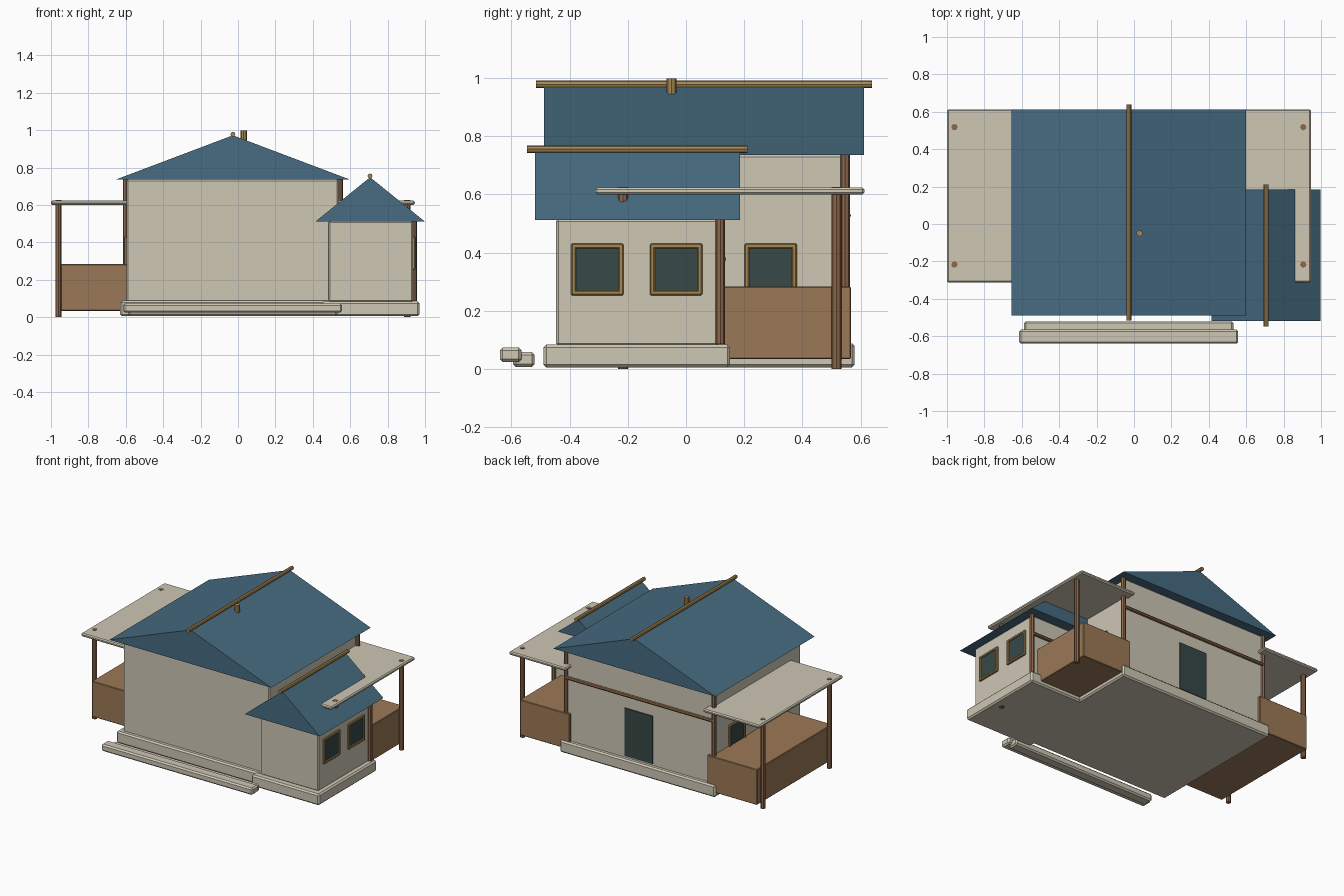
import bpy, bmesh, math
from mathutils import Vector

cube = bpy.data.objects.get("Cube")
if cube:
    bpy.data.objects.remove(cube, do_unlink=True)


def material(name, r, g, b):
    m = bpy.data.materials.new(name)
    m.use_nodes = True
    m.diffuse_color = (r, g, b, 1)
    m.node_tree.nodes["Principled BSDF"].inputs["Base Color"].default_value = (r, g, b, 1)
    return m


PLASTER = material("plaster", 0.62, 0.57, 0.46)
ROOF = material("blue_roof", 0.063, 0.15, 0.22)
WOOD = material("brown_wood", 0.33, 0.19, 0.095)
POST = material("post_wood", 0.27, 0.14, 0.07)
TRIM = material("golden_trim", 0.39, 0.25, 0.085)
GLASS = material("dark_glass", 0.038, 0.065, 0.063)


def finish(name, bm, mat):
    bmesh.ops.recalc_face_normals(bm, faces=bm.faces)
    mesh = bpy.data.meshes.new(name)
    bm.to_mesh(mesh)
    bm.free()
    mesh.materials.append(mat)
    ob = bpy.data.objects.new(name, mesh)
    bpy.context.collection.objects.link(ob)
    return ob


def box(name, xs, ys, zs, mat, bevel=0.0):
    """Box from its extents, with an optional chamfer."""
    bm = bmesh.new()
    bmesh.ops.create_cube(bm, size=1)
    for v in bm.verts:
        v.co = [lo + (c + 0.5) * (hi - lo) for c, (lo, hi) in zip(v.co, (xs, ys, zs))]
    ob = finish(name, bm, mat)
    if bevel:
        mod = ob.modifiers.new("chamfer", "BEVEL")
        mod.width, mod.segments = bevel, 1
    return ob


def rod(name, start, end, radius, mat):
    """Eight-sided pole between two points."""
    a, b = Vector(start), Vector(end)
    bm = bmesh.new()
    bmesh.ops.create_cone(bm, cap_ends=True, segments=8, radius1=radius,
                          radius2=radius, depth=(b - a).length)
    ob = finish(name, bm, mat)
    ob.location = (a + b) / 2
    ob.rotation_euler = (b - a).to_track_quat("Z", "Y").to_euler()
    return ob


def gable_roof(name, xs, ys, eave, peak):
    """Closed triangular prism with its ridge along y."""
    bm = bmesh.new()
    profile = ((xs[0], eave), (xs[1], eave), (sum(xs) / 2, peak))
    front = bm.faces.new([bm.verts.new((x, ys[0], z)) for x, z in profile])
    ext = bmesh.ops.extrude_face_region(bm, geom=[front], use_keep_orig=True)
    moved = [g for g in ext["geom"] if isinstance(g, bmesh.types.BMVert)]
    bmesh.ops.translate(bm, verts=moved, vec=(0, ys[1] - ys[0], 0))
    return finish(name, bm, ROOF)


def window(name, x, y, side):
    """Framed window on a side wall; side is the outward x direction."""
    zc = 0.342
    inner, outer = sorted((x - side * 0.012, x + side * 0.012))
    bars = {
        "top": ((y - 0.09, y + 0.09), (zc + 0.072, zc + 0.089)),
        "bottom": ((y - 0.09, y + 0.09), (zc - 0.089, zc - 0.072)),
        "front": ((y - 0.09, y - 0.073), (zc - 0.08, zc + 0.08)),
        "back": ((y + 0.073, y + 0.09), (zc - 0.08, zc + 0.08)),
    }
    for part, (ys, zs) in bars.items():
        box(f"{name}_frame_{part}", (inner, outer), ys, zs, TRIM, 0.004)
    pane = sorted((x - side * 0.004, x + side * 0.005))
    box(f"{name}_pane", pane, (y - 0.078, y + 0.078), (zc - 0.077, zc + 0.077), GLASS)


# Foundations and front steps
box("main_base", (-0.63, 0.575), (-0.45, 0.58), (0.005, 0.088), PLASTER, 0.01)
box("wing_base", (0.445, 0.97), (-0.49, 0.152), (0.005, 0.084), PLASTER, 0.01)
box("upper_step", (-0.615, 0.557), (-0.64, -0.565), (0.024, 0.073), PLASTER, 0.01)
box("lower_step", (-0.587, 0.532), (-0.595, -0.52), (0.006, 0.058), PLASTER, 0.01)

# Walls
box("main_walls", (-0.597, 0.537), (-0.42, 0.55), (0.08, 0.737), PLASTER, 0.008)
box("wing_walls", (0.485, 0.936), (-0.447, 0.117), (0.08, 0.515), PLASTER, 0.008)

# Roofs with ridge poles and a small stack
gable_roof("main_roof", (-0.655, 0.6), (-0.488, 0.612), 0.735, 0.972)
gable_roof("wing_roof", (0.415, 0.998), (-0.519, 0.185), 0.512, 0.748)
rod("main_ridge_pole", (-0.027, -0.515, 0.978), (-0.027, 0.64, 0.978), 0.013, TRIM)
rod("wing_ridge_pole", (0.706, -0.547, 0.755), (0.706, 0.212, 0.755), 0.013, TRIM)
rod("roof_stack", (0.03, -0.05, 0.9), (0.03, -0.05, 0.998), 0.017, TRIM)

# Corner posts and rear wall beams
for label, x, y, top in (("left", -0.6, 0.547, 0.736), ("right", 0.545, 0.547, 0.736),
                         ("wing", 0.94, 0.118, 0.514)):
    rod(f"{label}_corner_post", (x, y, 0.086), (x, y, top), 0.016, POST)
rod("rear_beam", (-0.6, 0.555, 0.527), (0.545, 0.555, 0.527), 0.012, POST)
rod("wing_rear_beam", (0.53, 0.126, 0.377), (0.94, 0.126, 0.377), 0.012, POST)

# Side verandas: platform, flat canopy and posts
for label, side, reach in (("left", 1, 0.945), ("right", -1, 1.0)):
    inner = reach - 0.44
    deck = sorted((side * inner, side * (reach - 0.053)))
    cover = sorted((side * inner, side * reach))
    box(f"{label}_veranda_platform", deck, (-0.267, 0.567), (0.034, 0.283), WOOD, 0.004)
    box(f"{label}_veranda_canopy", cover, (-0.313, 0.613), (0.6, 0.623), PLASTER, 0.007)
    for end, y in (("front", -0.217), ("back", 0.518)):
        x = side * (reach - 0.04)
        rod(f"{label}_veranda_{end}_post", (x, y, 0.0), (x, y, 0.625), 0.017, POST)

# Windows and rear door
window("wing_front_window", 0.936, -0.305, 1)
window("wing_back_window", 0.936, -0.034, 1)
window("main_left_window", 0.537, 0.291, 1)
window("main_right_window", -0.597, 0.291, -1)
box("rear_door", (-0.13, 0.088), (0.548, 0.557), (0.1, 0.435), GLASS)
